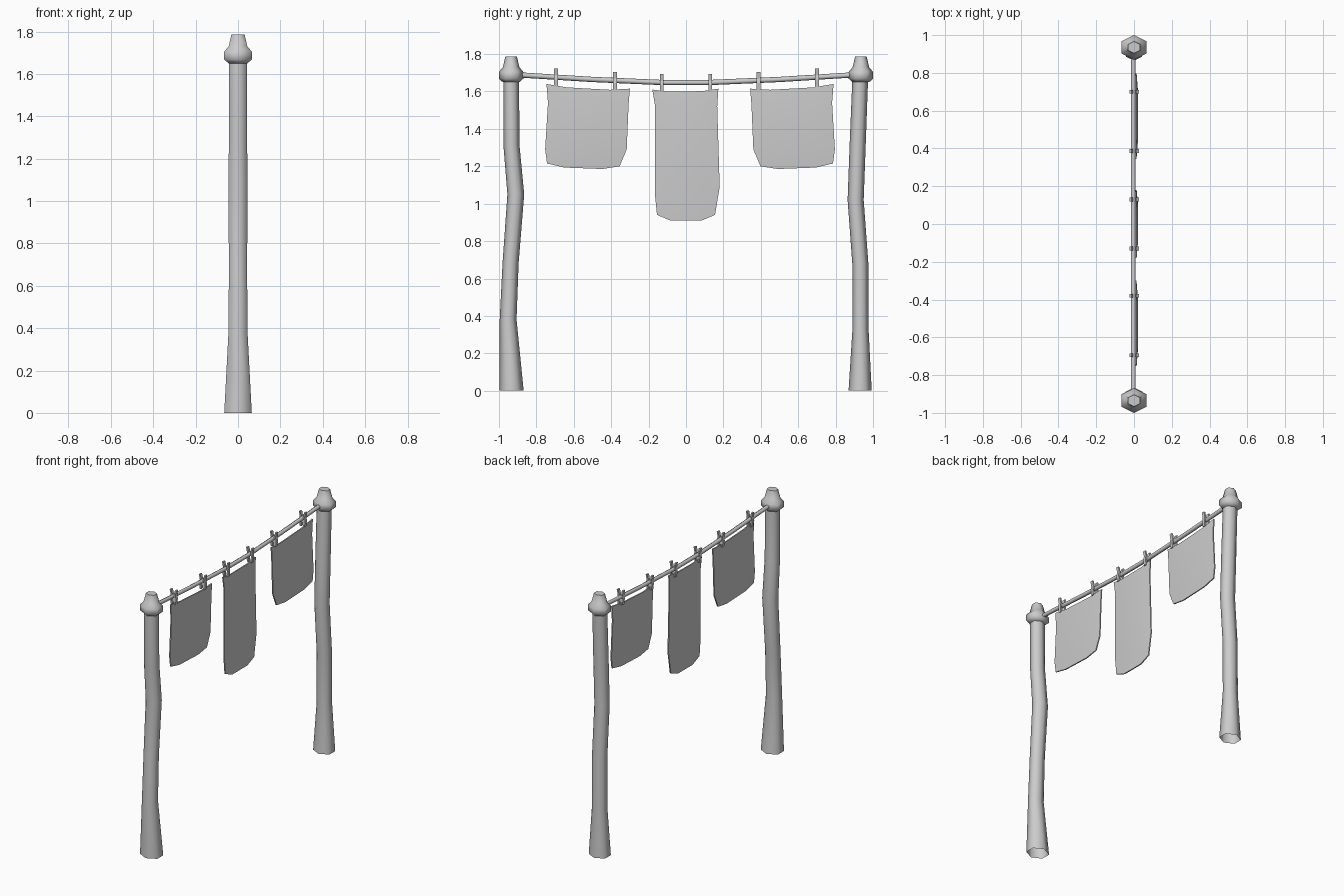
import bpy, bmesh, math
from mathutils import Matrix

if "Cube" in bpy.data.objects:
    bpy.data.objects.remove(bpy.data.objects["Cube"])


def finish(name, bm, smooth=True, angle=50):
    bmesh.ops.recalc_face_normals(bm, faces=bm.faces)
    me = bpy.data.meshes.new(name)
    bm.to_mesh(me)
    bm.free()
    ob = bpy.data.objects.new(name, me)
    bpy.context.collection.objects.link(ob)
    if smooth:
        bpy.ops.object.select_all(action='DESELECT')
        ob.select_set(True)
        bpy.context.view_layer.objects.active = ob
        bpy.ops.object.shade_smooth_by_angle(angle=math.radians(angle))
    return ob


def skin(bm, rings, cap_start=False, cap_end=False):
    for a, b in zip(rings, rings[1:]):
        n = len(a)
        for i in range(n):
            bm.faces.new((a[i], a[(i + 1) % n], b[(i + 1) % n], b[i]))
    if cap_start:
        bm.faces.new(rings[0])
    if cap_end:
        bm.faces.new(rings[-1])


def hex_stack(name, levels, cap_start, cap_end):
    """Stacked hexagons, corners on the y axis; levels are (y, z, half width)."""
    bm = bmesh.new()
    rings = []
    for y, z, r in levels:
        rings.append([bm.verts.new((r / 0.866 * math.sin(k * math.pi / 3),
                                    y + r * math.cos(k * math.pi / 3), z))
                      for k in range(6)])
    skin(bm, rings, cap_start, cap_end)
    return finish(name, bm, angle=65)


# Crooked posts, open at the bottom
hex_stack("left_post", [(-.933, 0, .065), (-.951, .38, .045), (-.938, .68, .043),
                        (-.91, 1.05, .045), (-.933, 1.31, .043), (-.935, 1.68, .042)], False, True)
hex_stack("right_post", [(.931, 0, .062), (.933, .33, .043), (.932, .68, .043),
                         (.907, 1.02, .043), (.918, 1.32, .043), (.932, 1.68, .042)], False, True)

# Turned finials on the posts
for name, y in (("left_finial", -.935), ("right_finial", .935)):
    hex_stack(name, [(y, 1.65, .045), (y, 1.668, .065), (y, 1.705, .065),
                     (y, 1.73, .044), (y, 1.787, .031)], True, True)


# Sagging line
def line_z(y):
    return 1.645 + .046 * (abs(y) / .93) ** 1.4


bm = bmesh.new()
rings = []
for y in (-.92, -.5, -.12, .12, .5, .92):
    rings.append([bm.verts.new((-.003 + .014 * math.sin(k * math.pi / 3), y,
                                line_z(y) + .014 * math.cos(k * math.pi / 3)))
                  for k in range(6)])
skin(bm, rings, True, True)
finish("washing_line", bm, angle=65)

# Clothes pegs: two jaws pinched below the line, splayed above it
for i, y in enumerate((-.695, -.38, -.13, .13, .387, .70)):
    bm = bmesh.new()
    for s in (-1, 1):
        rings = []
        for dz, x in ((-.052, .014), (-.012, .019), (.012, .014), (.046, .021)):
            xs = (s * (x - .007), s * (x + .004))
            z = line_z(y) + dz
            rings.append([bm.verts.new((.002 + xs[a], y + b * .01, z))
                          for a, b in ((0, -1), (1, -1), (1, 1), (0, 1))])
        skin(bm, rings, True, True)
    finish(f"peg_{i + 1}", bm, smooth=False)


# Hanging cloths: softly padded sheets, thin at the rim
def cloth(name, rows, top_sag, mirror=1, shift=0):
    """rows: (y left, z left, y right, z right, dip of the middle columns)"""
    bm = bmesh.new()
    cols = (0, .24, .76, 1)
    last = len(rows) - 1
    sheets = []
    for side in (-1, 1):
        grid = []
        for r, (yl, zl, yr, zr, dip) in enumerate(rows):
            line = []
            for c, t in enumerate(cols):
                rim = r in (0, last) or c in (0, 3)
                z = zl + (zr - zl) * t - (dip if c in (1, 2) else 0)
                y = yl + (yr - yl) * t
                line.append(bm.verts.new((.01 + side * (.004 if rim else .012),
                                          mirror * y + shift, z)))
            grid.append(line)
        for a, b in zip(grid, grid[1:]):
            for c in range(3):
                bm.faces.new((a[c], a[c + 1], b[c + 1], b[c]))
        sheets.append(grid)

    def rim_loop(g):
        return (g[0] + [row[3] for row in g[1:-1]] + g[-1][::-1]
                + [row[0] for row in g[-2:0:-1]])
    skin(bm, [rim_loop(sheets[0]), rim_loop(sheets[1])])
    finish(name, bm, angle=60)


short = [(-.746, 1.64, -.30, 1.615, .012), (-.738, 1.54, -.307, 1.53, 0),
         (-.753, 1.29, -.317, 1.29, 0), (-.743, 1.215, -.355, 1.20, .018)]
cloth("left_cloth", short, 0)
cloth("right_cloth", short, 0, mirror=-1, shift=.043)
cloth("middle_cloth", [(-.18, 1.61, .173, 1.615, .012), (-.165, 1.52, .167, 1.52, 0),
                       (-.167, 1.06, .18, 1.09, 0), (-.155, .94, .155, .94, .031)], 0)
